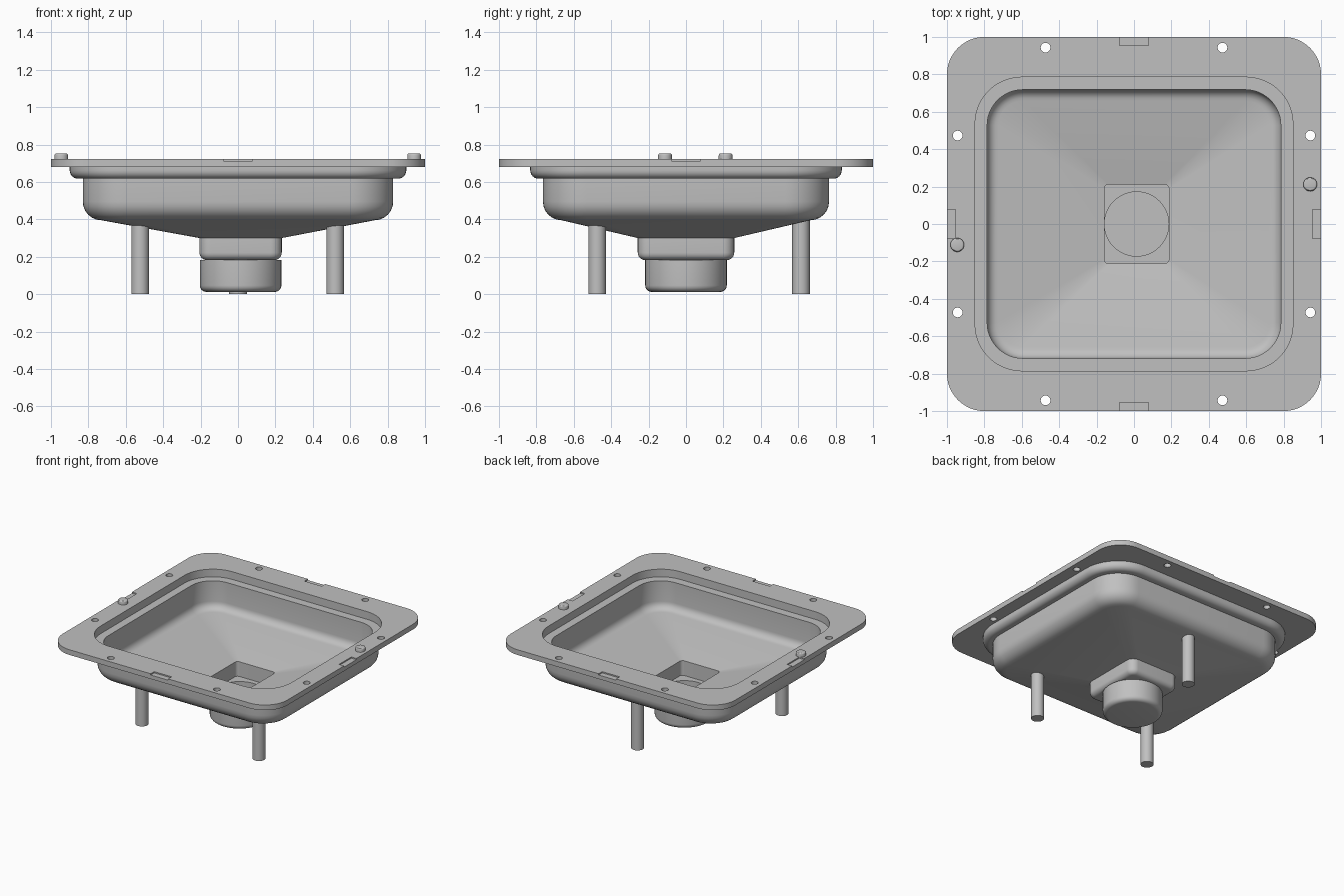
import bpy, bmesh
from math import sin, cos, pi
from mathutils import Matrix

if "Cube" in bpy.data.objects:
    bpy.data.objects.remove(bpy.data.objects["Cube"])

metal = bpy.data.materials.new("grey metal")
metal.use_nodes = True
GREY = (0.53, 0.53, 0.53, 1)
metal.diffuse_color = GREY
metal.node_tree.nodes["Principled BSDF"].inputs["Base Color"].default_value = GREY
SEG = 12


def finish(name, bm):
    bmesh.ops.recalc_face_normals(bm, faces=bm.faces)
    mesh = bpy.data.meshes.new(name)
    bm.to_mesh(mesh)
    bm.free()
    obj = bpy.data.objects.new(name, mesh)
    bpy.context.collection.objects.link(obj)
    mesh.materials.append(metal)
    return obj


def smooth(obj):
    bpy.ops.object.select_all(action="DESELECT")
    bpy.context.view_layer.objects.active = obj
    obj.select_set(True)
    bpy.ops.object.shade_smooth_by_angle(angle=pi / 6)


def rounded_rect(hx, hy, r, z, cx=0):
    """Corner arcs of a rounded rectangle, counter-clockwise."""
    pts = []
    for k, (sx, sy) in enumerate([(1, 1), (-1, 1), (-1, -1), (1, -1)]):
        for i in range(SEG + 1):
            a = (k + i / SEG) * pi / 2
            pts.append((cx + sx * (hx - r) + r * cos(a), sy * (hy - r) + r * sin(a), z))
    return pts


def fillet(hx, hy, r, z, rad, cx=0, up=True, steps=6):
    """Rings rounding a wall into the floor that lies at height z."""
    rings = []
    for i in range(steps + 1):
        a = i / steps * pi / 2
        d = rad * (1 - sin(a))
        rings.append(rounded_rect(hx - d, hy - d, r - d, z + rad * (1 - cos(a)), cx))
    return rings if up else rings[::-1]


def loft(rings):
    bm = bmesh.new()
    loops = [[bm.verts.new(p) for p in ring] for ring in rings]
    n = len(loops[0])
    for a, b in zip(loops, loops[1:]):
        for i in range(n):
            j = (i + 1) % n
            bm.faces.new((a[i], a[j], b[j], b[i]))
    bm.faces.new(loops[0][::-1])
    bm.faces.new(loops[-1])
    bmesh.ops.remove_doubles(bm, verts=bm.verts, dist=0.0002)
    return bm


def cylinder(bm, x, y, z0, z1, r, seg=32):
    at = Matrix.Translation((x, y, (z0 + z1) / 2))
    return bmesh.ops.create_cone(bm, cap_ends=True, segments=seg, radius1=r, radius2=r,
                                 depth=z1 - z0, matrix=at)["verts"]


# Basin: one closed shell, outside from the bottom up, then inside back down
TOP, UNDER, DX = 0.722, 0.68, 0.014
rings = fillet(0.218, 0.218, 0.218, 0.012, 0.035, DX)            # drain cup
rings.append(rounded_rect(0.218, 0.218, 0.218, 0.182, DX))
rings += fillet(0.22, 0.258, 0.06, 0.182, 0.04, DX)              # square neck
rings.append(rounded_rect(0.22, 0.258, 0.06, 0.30, DX))
rings += fillet(0.83, 0.765, 0.235, 0.395, 0.1)                  # bowl
rings.append(rounded_rect(0.83, 0.765, 0.235, 0.617))
rings += fillet(0.9, 0.833, 0.3, 0.617, 0.045)                   # stepped collar
rings.append(rounded_rect(0.9, 0.833, 0.3, UNDER))
rings += [rounded_rect(1, 1, 0.2, z) for z in (UNDER, TOP)]      # flange
rings += [rounded_rect(0.85, 0.785, 0.25, z) for z in (TOP, 0.66)]
rings.append(rounded_rect(0.785, 0.718, 0.19, 0.66))
rings += fillet(0.785, 0.718, 0.19, 0.435, 0.06, up=False)
rings += [rounded_rect(0.173, 0.212, 0.025, z, DX) for z in (0.34, 0.222)]
rings += [rounded_rect(0.172, 0.172, 0.172, z, DX) for z in (0.222, 0.055)]
basin = finish("basin", loft(rings))

# Cutters: screw holes and shallow edge notches in the flange
cut = bmesh.new()
for s in (-1, 1):
    for t in (-1, 1):
        cylinder(cut, s * 0.473, t * 0.943, 0.6, 0.8, 0.026, 24)
        cylinder(cut, s * 0.943, t * 0.473, 0.6, 0.8, 0.026, 24)
    for size, place in (((0.155, 0.1, 0.1), (0, s * 1.005)), ((0.1, 0.155, 0.1), (s * 1.005, 0))):
        bmesh.ops.create_cube(cut, size=1, matrix=Matrix.Translation((*place, TOP + 0.04))
                              @ Matrix.Diagonal((*size, 1)))
cutter = finish("flange_cutter", cut)
cutter.hide_render = True
mod = basin.modifiers.new("flange_cuts", "BOOLEAN")
mod.operation, mod.solver, mod.object = "DIFFERENCE", "EXACT", cutter
bpy.context.view_layer.objects.active = basin
bpy.ops.object.modifier_apply(modifier=mod.name)
bpy.data.objects.remove(cutter)
smooth(basin)

# Three support legs
for name, x, y, top in (("front_right_leg", -0.523, -0.475, 0.38),
                        ("front_left_leg", 0.52, -0.475, 0.38),
                        ("back_leg", 0, 0.615, 0.415)):
    bm = bmesh.new()
    cylinder(bm, x, y, 0, top, 0.047)
    smooth(finish(name, bm))

# Two rounded locating studs on the flange
for name, x, y in (("left_stud", 0.942, 0.212), ("right_stud", -0.945, -0.112)):
    bm = bmesh.new()
    cylinder(bm, x, y, TOP - 0.01, 0.752, 0.037)
    rim = [e for e in bm.edges if all(v.co.z > TOP for v in e.verts)]
    bmesh.ops.bevel(bm, geom=rim, offset=0.01, segments=3, profile=0.5, affect="EDGES")
    smooth(finish(name, bm))
